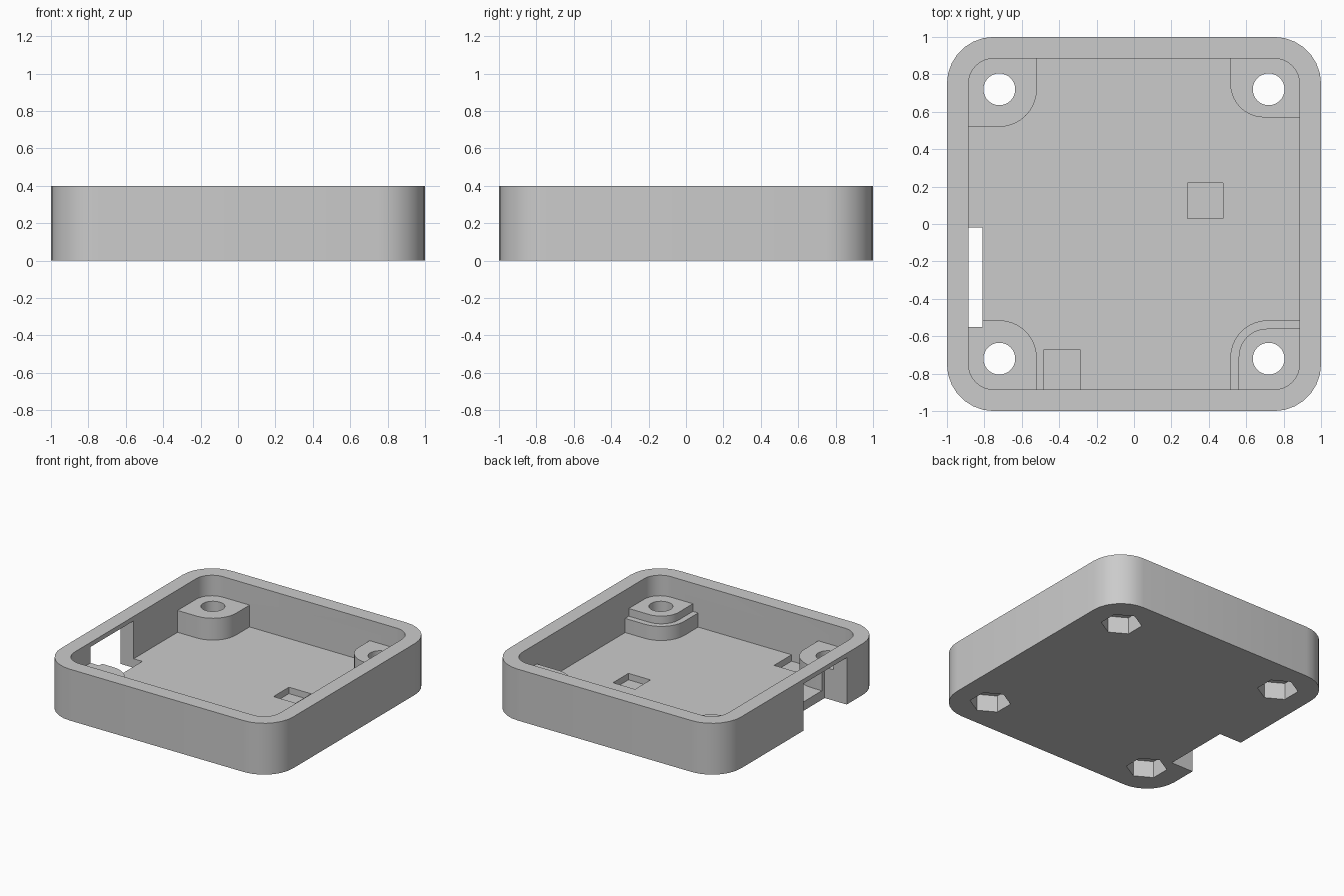
import bpy, bmesh
from math import cos, sin, pi

cube = bpy.data.objects.get("Cube")
if cube:
    bpy.data.objects.remove(cube, do_unlink=True)

HOLE = 0.72       # screw hole offset from the centre
HEIGHT = 0.4
FLOOR = 0.07
INNER = 0.885     # inside face of the walls

grey = bpy.data.materials.new("light grey plastic")
grey.use_nodes = True
grey.diffuse_color = (0.6, 0.6, 0.6, 1)
grey.node_tree.nodes["Principled BSDF"].inputs["Base Color"].default_value = (0.6, 0.6, 0.6, 1)


def arc(cx, cy, r, start, end, steps):
    angles = [start + (end - start) * i / steps for i in range(steps + 1)]
    return [(cx + r * cos(a), cy + r * sin(a)) for a in angles]


def prism(name, points, z0, z1):
    """Extrude a closed outline from z0 up to z1."""
    bm = bmesh.new()
    face = bm.faces.new([bm.verts.new((x, y, z0)) for x, y in points])
    top = bmesh.ops.extrude_face_region(bm, geom=[face])["geom"]
    moved = [v for v in top if isinstance(v, bmesh.types.BMVert)]
    bmesh.ops.translate(bm, verts=moved, vec=(0, 0, z1 - z0))
    bmesh.ops.recalc_face_normals(bm, faces=bm.faces)
    mesh = bpy.data.meshes.new(name)
    bm.to_mesh(mesh)
    bm.free()
    mesh.materials.append(grey)
    obj = bpy.data.objects.new(name, mesh)
    bpy.context.collection.objects.link(obj)
    return obj


def rounded_square(half, r, steps):
    c = half - r
    points = []
    for i, (sx, sy) in enumerate([(1, 1), (-1, 1), (-1, -1), (1, -1)]):
        points += arc(sx * c, sy * c, r, i * pi / 2, (i + 1) * pi / 2, steps)
    return points


def box(x0, x1, y0, y1):
    return [(x0, y0), (x1, y0), (x1, y1), (x0, y1)]


def corner_post(sx, sy, px, py, r):
    """Square against the walls, rounded towards the middle."""
    back = 0.9
    points = [(back, back), (px, back)]
    points += arc(px + r, py + r, r, pi, 1.5 * pi, 10)
    points.append((back, py))
    return [(sx * x, sy * y) for x, y in points]


def combine(target, tool, operation):
    """Apply one boolean and discard the tool."""
    mod = target.modifiers.new("combine", "BOOLEAN")
    mod.operation = operation
    mod.solver = "EXACT"
    mod.object = tool
    bpy.context.view_layer.update()
    graph = bpy.context.evaluated_depsgraph_get()
    mesh = bpy.data.meshes.new_from_object(target.evaluated_get(graph))
    target.modifiers.clear()
    target.data = mesh
    bpy.data.objects.remove(tool, do_unlink=True)


# Open tray with rounded corners
tray = prism("case_tray", rounded_square(1, 0.25, 7), 0, HEIGHT)
combine(tray, prism("cavity", rounded_square(INNER, 0.135, 8), FLOOR, 0.6), "DIFFERENCE")

# Corner posts: side signs, inner edges, corner radius, top height
posts = [
    (-1, 1, 0.52, 0.52, 0.2, 0.24),
    (1, 1, 0.515, 0.57, 0.18, 0.24),
    (-1, -1, 0.52, 0.515, 0.2, 0.24),
    (1, -1, 0.515, 0.515, 0.2, 0.18),
    (1, -1, 0.56, 0.56, 0.15, 0.24),
]
for sx, sy, px, py, r, top in posts:
    combine(tray, prism("post", corner_post(sx, sy, px, py, r), 0.04, top), "UNION")

# Connector slot through the side wall and floor edge, under a thin bridge
combine(tray, prism("slot", box(-1.1, -0.81, -0.55, -0.02), -0.1, 0.365), "DIFFERENCE")

# Shallow square pockets in the floor
combine(tray, prism("pocket", box(0.285, 0.475, 0.03, 0.22), 0.02, 0.15), "DIFFERENCE")
combine(tray, prism("pocket", box(-0.48, -0.29, -INNER, -0.67), 0.02, 0.15), "DIFFERENCE")

# Screw holes with hexagonal nut recesses underneath
for sx in (-1, 1):
    for sy in (-1, 1):
        x, y = sx * HOLE, sy * HOLE
        hole = arc(x, y, 0.085, 0, 2 * pi, 32)[:-1]
        nut = arc(x, y, 0.145, pi / 6, pi / 6 + 2 * pi, 6)[:-1]
        combine(tray, prism("screw_hole", hole, -0.1, 0.5), "DIFFERENCE")
        combine(tray, prism("nut_recess", nut, -0.1, 0.13), "DIFFERENCE")

# Smooth the rounded walls, keep the edges sharp
bpy.ops.object.select_all(action="DESELECT")
tray.select_set(True)
bpy.context.view_layer.objects.active = tray
bpy.ops.object.shade_smooth_by_angle(angle=pi / 6)
